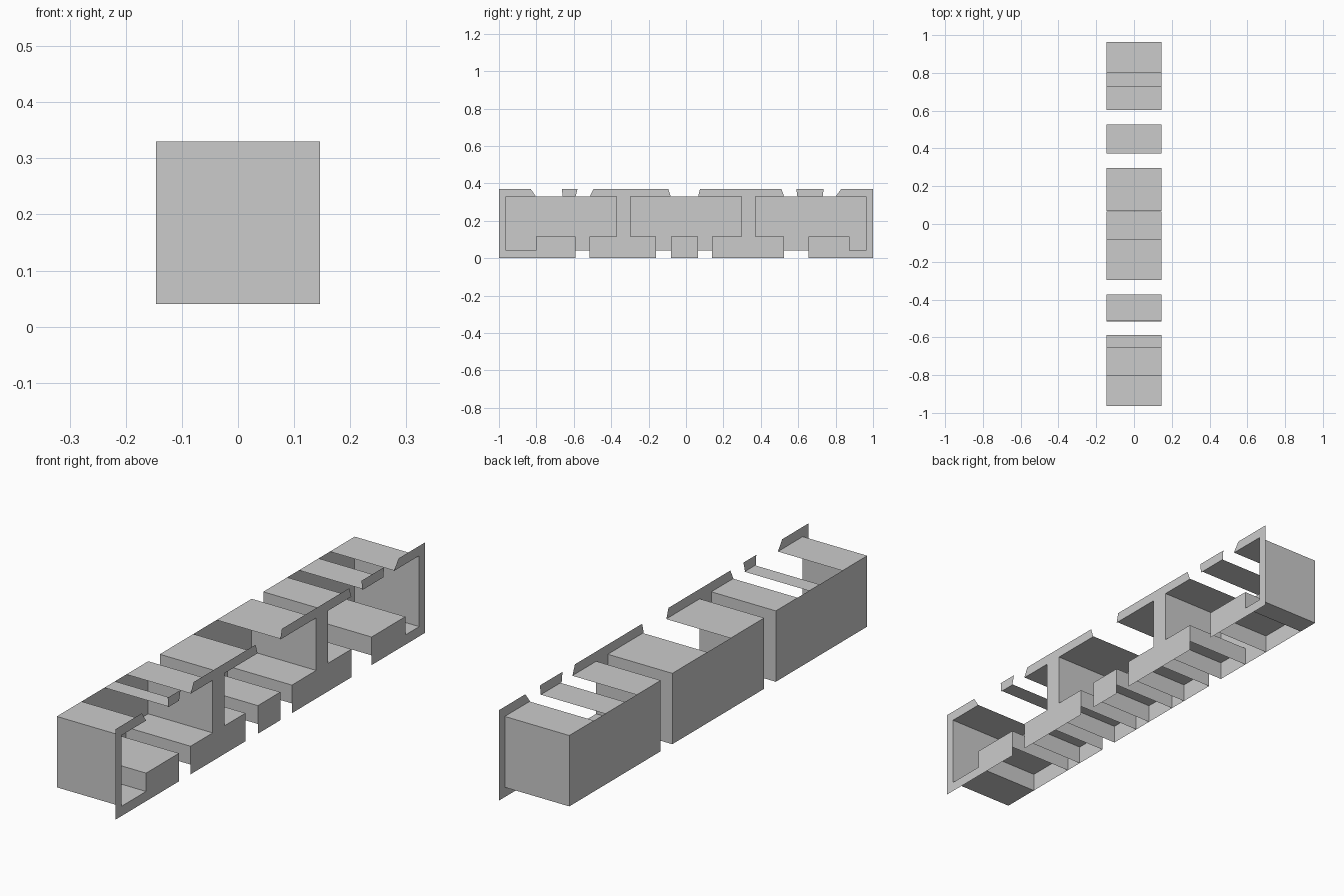
import bpy
import bmesh

if "Cube" in bpy.data.objects:
    bpy.data.objects.remove(bpy.data.objects["Cube"])

X0, X1 = -0.146, 0.146          # back wall and front panel planes
ZF, ZB, ZT, ZP = 0.04, 0.115, 0.33, 0.37  # floor, block top, bay top, panel top


def make(name, polys):
    """Build one object from a list of small polygons."""
    bm = bmesh.new()
    for p in polys:
        bm.faces.new([bm.verts.new(c) for c in p])
    bmesh.ops.remove_doubles(bm, verts=bm.verts, dist=0.0005)
    me = bpy.data.meshes.new(name)
    bm.to_mesh(me)
    bm.free()
    ob = bpy.data.objects.new(name, me)
    bpy.context.collection.objects.link(ob)


def upright(x, a, b, z0, z1, ta=None, tb=None):
    """Panel piece in a constant-x plane; ta/tb slant its top corners."""
    ta = a if ta is None else ta
    tb = b if tb is None else tb
    return [(x, a, z0), (x, b, z0), (x, tb, z1), (x, ta, z1)]


def level(a, b, z):
    return [(X0, a, z), (X1, a, z), (X1, b, z), (X0, b, z)]


def cross(y, z0, z1):
    return [(X0, y, z0), (X0, y, z1), (X1, y, z1), (X1, y, z0)]


def bay(name, a, b, tops, blocks, floor=None):
    """Open-fronted bay: back, ends, roof strips and raised floor blocks."""
    polys = [upright(X0, a, b, ZF, ZT), cross(a, ZF, ZT), cross(b, ZF, ZT)]
    polys += [level(s, e, ZT) for s, e in tops]
    for s, e in blocks:
        polys.append(level(s, e, ZB))
        polys += [cross(y, ZF, ZB) for y in (s, e) if y not in (a, b)]
    if floor:
        polys.append(level(*floor, ZF))
    make(name, polys)


# Three bays
bay("front_bay", -0.963, -0.372,
    [(-0.963, -0.803), (-0.655, -0.587), (-0.513, -0.372)],
    [(-0.803, -0.59), (-0.515, -0.372)], (-0.963, -0.803))
bay("middle_bay", -0.297, 0.297,
    [(-0.297, -0.08), (0.07, 0.297)],
    [(-0.297, -0.16), (-0.08, 0.065), (0.14, 0.297)])
bay("back_bay", 0.372, 0.963,
    [(0.372, 0.527), (0.603, 0.73), (0.803, 0.963)],
    [(0.372, 0.525), (0.655, 0.873)], (0.873, 0.963))

# Flat face panel: posts, sloped top tabs, lower strips
panel = [upright(X1, a, b, z0, ZT) for a, b, z0 in
         ((-1, -0.963, ZF), (-0.372, -0.297, ZB),
          (0.297, 0.372, ZB), (0.963, 1, ZF))]
panel += [upright(X1, a, b, ZT, ZP, ta, tb) for a, b, ta, tb in
          ((-1, -0.803, -1, -0.83), (-0.66, -0.59, -0.663, -0.58),
           (-0.515, -0.082, -0.495, -0.095), (0.065, 0.525, 0.075, 0.51),
           (0.595, 0.732, 0.59, 0.735), (0.80, 1, 0.83, 1))]
panel += [upright(X1, a, b, 0, z) for a, b, z in
          ((-1, -0.803, ZF), (-0.803, -0.59, ZB), (-0.515, -0.16, ZB),
           (-0.08, 0.065, ZB), (0.14, 0.525, ZB), (0.655, 0.873, ZB),
           (0.873, 1, ZF))]
make("face_panel", panel)
